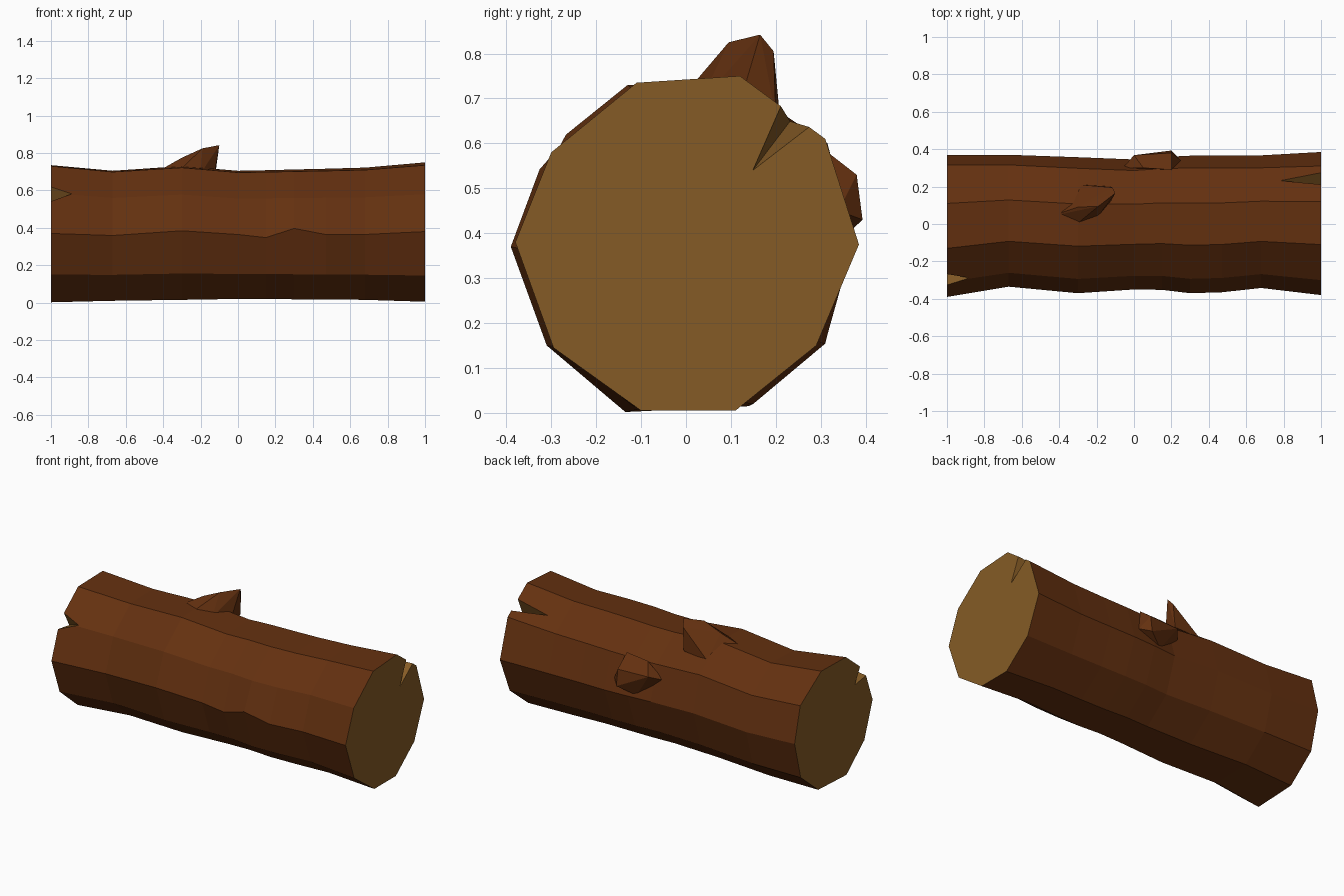
import bpy, bmesh
from mathutils import Vector

if "Cube" in bpy.data.objects:
    bpy.data.objects.remove(bpy.data.objects["Cube"])


def material(name, rgb):
    m = bpy.data.materials.new(name)
    m.diffuse_color = (*rgb, 1)
    m.use_nodes = True
    m.node_tree.nodes["Principled BSDF"].inputs["Base Color"].default_value = m.diffuse_color
    return m


MATS = [material("bark", (0.127, 0.030, 0.005)),
        material("cut wood", (0.235, 0.105, 0.019))]


def make_object(name, bm):
    bmesh.ops.recalc_face_normals(bm, faces=bm.faces)
    me = bpy.data.meshes.new(name)
    bm.to_mesh(me)
    bm.free()
    for m in MATS:
        me.materials.append(m)
    ob = bpy.data.objects.new(name, me)
    bpy.context.collection.objects.link(ob)
    return ob


def hull(name, points, mat=0):
    """Faceted convex lump around a few points."""
    bm = bmesh.new()
    vs = [bm.verts.new(p) for p in points]
    res = bmesh.ops.convex_hull(bm, input=vs)
    bmesh.ops.delete(bm, geom=[v for v in res["geom_interior"]
                               if isinstance(v, bmesh.types.BMVert)], context='VERTS')
    for f in bm.faces:
        f.material_index = mat
    return make_object(name, bm)


# Ten-sided end outlines (y, z), left end and right end
LEFT = [(-.13, .73), (.11, .735), (.315, .60), (.37, .385), (.31, .155),
        (.14, .015), (-.135, .002), (-.31, .15), (-.39, .37), (-.31, .585)]
RIGHT = [(-.11, .735), (.12, .75), (.31, .61), (.385, .375), (.29, .15),
         (.11, .005), (-.10, .005), (-.295, .145), (-.38, .38), (-.30, .58)]

# Stations along the trunk: x, front y, back y, bottom z, top z
STATIONS = [(-1, -.39, .37, .002, .735), (-.67, -.335, .37, .01, .705),
            (-.3, -.37, .357, .015, .73), (0, -.35, .345, .02, .705),
            (.15, -.352, .358, .02, .708), (.3, -.37, .365, .018, .712),
            (.47, -.365, .365, .018, .716), (.68, -.342, .367, .015, .722),
            (1, -.38, .385, .005, .75)]
# Wandering of the front bark ridge
RIDGE = {.15: -.018, .3: .03, .47: -.005, .68: -.006, -.3: .01}

# Trunk
bm = bmesh.new()
rings = []
for x, y0, y1, z0, z1 in STATIONS:
    t = (x + 1) / 2
    prof = [Vector(a).lerp(Vector(b), t) for a, b in zip(LEFT, RIGHT)]
    ya, yb = min(p.x for p in prof), max(p.x for p in prof)
    za, zb = min(p.y for p in prof), max(p.y for p in prof)
    ring = []
    for i, p in enumerate(prof):
        y = y0 + (p.x - ya) / (yb - ya) * (y1 - y0)
        z = z0 + (p.y - za) / (zb - za) * (z1 - z0)
        if i == 8:
            z += RIDGE.get(x, 0)
        ring.append(bm.verts.new((x, y, z)))
    rings.append(ring)
for r, s in zip(rings, rings[1:]):
    for i in range(10):
        j = (i + 1) % 10
        bm.faces.new((r[i], r[j], s[j], s[i]))
for ring in (rings[0], rings[-1]):
    bm.faces.new(ring).material_index = 1
trunk = make_object("trunk", bm)


# Splits in both ends, cut by wedges with cut-wood walls
def split(name, end, apex_x, deep, rim_a, rim_b, apex):
    d = Vector(deep)
    pts = [(end * 1.01, *(d + (Vector(q) - d) * k))
           for q, k in ((deep, 1), (rim_a, 1.5), (rim_b, 1.5))]
    cutter = hull(name, pts + [(apex_x, *apex)], 1)
    cutter.hide_render = True
    mod = trunk.modifiers.new(name, 'BOOLEAN')
    mod.operation = 'DIFFERENCE'
    mod.solver = 'EXACT'
    mod.object = cutter
    bpy.context.view_layer.objects.active = trunk
    bpy.ops.object.modifier_apply(modifier=name)
    bpy.data.objects.remove(cutter)


split("right_split", 1, .76, (.145, .535), (.205, .672), (.275, .635), (.24, .66))
split("left_split", -1, -.85, (-.21, .52), (-.27, .63), (-.34, .54), (-.31, .60))

# Broken branch stub on top
hull("branch_stub", [(-.45, .04, .69), (-.33, -.02, .69), (-.2, .03, .69),
                     (-.125, .12, .69), (-.125, .2, .66), (-.29, .21, .65),
                     (-.3, .09, .775), (-.19, .095, .825), (-.1, .165, .842),
                     (-.115, .195, .805)])

# Knot on the back
hull("back_knot", [(-.06, .30, .5), (0, .368, .53), (.2, .38, .53), (.2, .393, .43),
                   (.25, .34, .45), (.05, .30, .59), (.2, .29, .6), (.1, .34, .38)])
